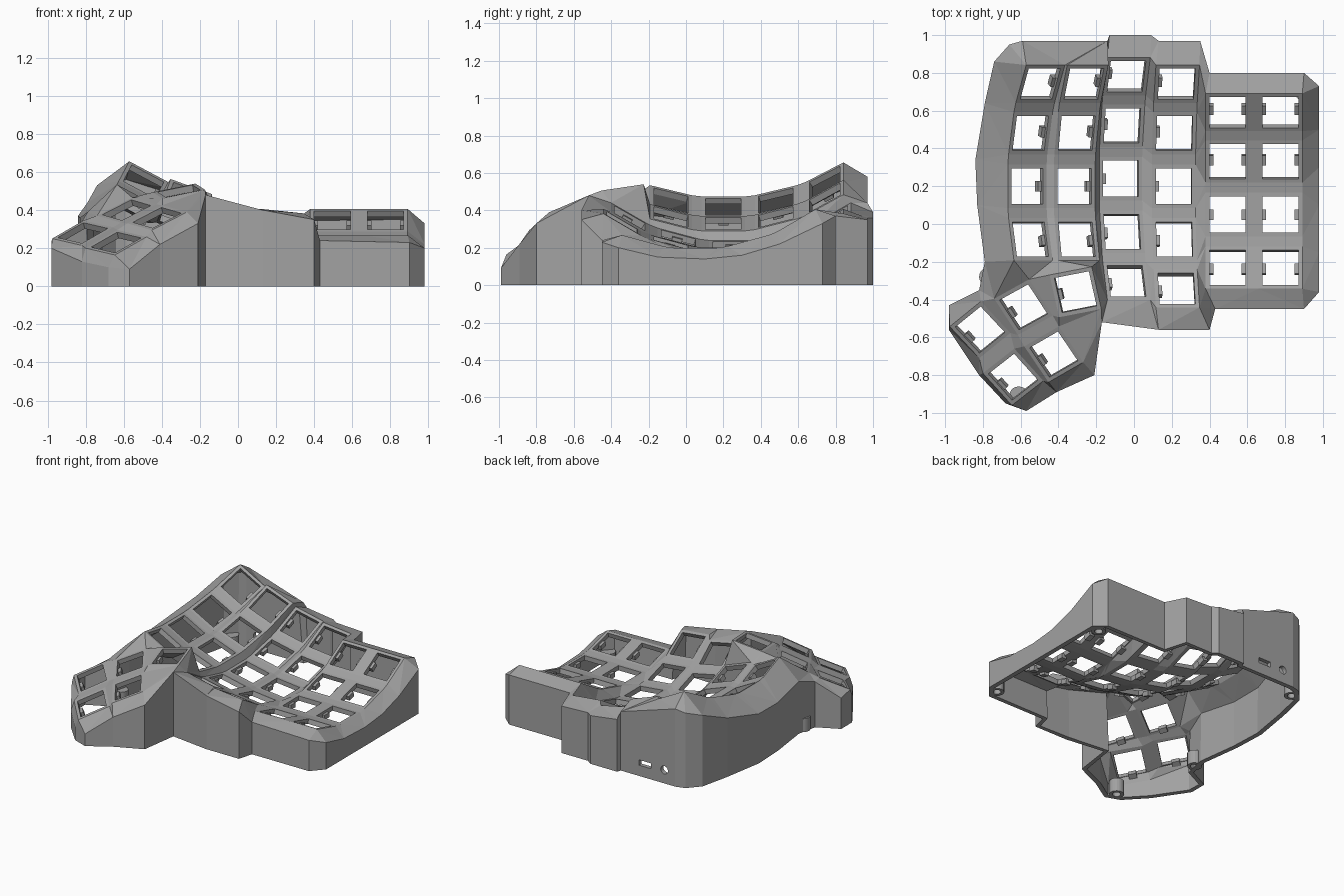
import bpy, bmesh, math
from mathutils import Vector, Matrix

if "Cube" in bpy.data.objects:
    bpy.data.objects.remove(bpy.data.objects["Cube"])

grey = bpy.data.materials.new("plain grey")
grey.use_nodes = True
colour = (0.36, 0.36, 0.36, 1)
grey.diffuse_color = colour
grey.node_tree.nodes["Principled BSDF"].inputs["Base Color"].default_value = colour

HOLE, OUTER = 0.095, 0.116      # half sizes of a key opening and its frame
RADIUS, STEP = 1.07, math.radians(15.2)
bm = bmesh.new()
nubs = bmesh.new()


def make_object(name, mesh_bm):
    mesh = bpy.data.meshes.new(name)
    mesh_bm.to_mesh(mesh)
    mesh_bm.free()
    obj = bpy.data.objects.new(name, mesh)
    bpy.context.collection.objects.link(obj)
    mesh.materials.append(grey)
    return obj


def face(*verts):
    if len(set(verts)) > 2:
        return bm.faces.new(verts)


def add_key(pos, u, v, nub_sides):
    """Square frame around an opening, with clip nubs; returns its corners."""
    u = u.normalized()
    n = u.cross(v).normalized()
    v = n.cross(u)
    signs = {"TL": (-1, 1), "TR": (1, 1), "BR": (1, -1), "BL": (-1, -1)}
    ring = lambda h: [bm.verts.new(pos + u * (a * h) + v * (b * h)) for a, b in signs.values()]
    outer, inner = ring(OUTER), ring(HOLE)
    for i in range(4):
        j = (i + 1) % 4
        face(outer[j], outer[i], inner[i], inner[j])
    for side in nub_sides:
        frame = Matrix((u, v, n)).transposed().to_4x4()
        place = Matrix.Translation(pos + u * (side * HOLE) - n * 0.035) @ frame
        bmesh.ops.create_cube(nubs, size=1, matrix=place @ Matrix.Diagonal((0.04, 0.055, 0.035, 1)))
    return dict(zip(signs, outer))


def stitch(a, b):
    """Fill the strip between two chains of points with triangles."""
    i = j = 0
    gap = lambda p, q: (p.co - q.co).xy.length
    while i < len(a) - 1 or j < len(b) - 1:
        go_a = j == len(b) - 1 or (i < len(a) - 1 and gap(a[i + 1], b[j]) < gap(a[i], b[j + 1]))
        if go_a:
            face(a[i], a[i + 1], b[j])
            i += 1
        else:
            face(a[i], b[j + 1], b[j])
            j += 1


def chain(column, side):
    return [key[end + side] for key in column for end in "TB"]


# Finger columns: x, y of the lowest point, height, tilt, rows, nub sides
layout = [
    (-0.565, 0.2, 0.42, 28, 4, [1]),
    (-0.315, 0.2, 0.33, 20, 4, [1]),
    (-0.07, 0.24, 0.215, 12, 5, [-1]),
    (0.21, 0.2, 0.19, 6, 5, [-1]),
    (0.495, 0.05, 0.2, 0, 4, [-1, 1]),
    (0.775, 0.05, 0.2, 0, 4, [-1, 1]),
]
columns = []
for x, y, z, tilt, rows, sides in layout:
    t = math.radians(tilt)
    u = Vector((math.cos(t), 0, -math.sin(t)))
    up = Vector((math.sin(t), 0, math.cos(t)))
    column = []
    for row in range(rows):
        a = (2 - row) * STEP
        back = Vector((0, 1, 0))
        pos = Vector((x, y, z)) + back * (RADIUS * math.sin(a)) + up * (RADIUS * (1 - math.cos(a)))
        column.append(add_key(pos, u, back * math.cos(a) + up * math.sin(a), sides))
    for k, nxt in zip(column, column[1:]):
        face(k["BL"], k["BR"], nxt["TR"], nxt["TL"])
    columns.append(column)
for left, right in zip(columns, columns[1:]):
    stitch(chain(left, "R"), chain(right, "L"))

# Thumb keys: x, y, z, yaw, slope along the row, slope across it
thumb_layout = [
    (-0.815, -0.56, 0.28, 39, 0.45, 0.19),
    (-0.585, -0.44, 0.4, 29, 0.45, 0.19),
    (-0.31, -0.36, 0.5, 11, 0.2, 0.15),
    (-0.425, -0.69, 0.36, 30, 0.45, 0.19),
    (-0.64, -0.81, 0.23, 38, 0.45, 0.19),
]
thumbs = []
for x, y, z, yaw, su, sv in thumb_layout:
    c, s = math.cos(math.radians(yaw)), math.sin(math.radians(yaw))
    thumbs.append(add_key(Vector((x, y, z)), Vector((c, s, su)), Vector((-s, c, sv)), [-1]))
t1, t2, t3, t4, t5 = thumbs
for l, r in ((t1, t2), (t2, t3), (t5, t4)):
    face(l["TR"], l["BR"], r["BL"], r["TL"])
for top, low in ((t1, t5), (t2, t4)):
    face(top["BL"], top["BR"], low["TR"], low["TL"])
face(t1["BR"], t2["BL"], t4["TL"], t5["TR"])
face(t2["BR"], t3["BL"], t4["TR"])
stitch([t3["BL"], t3["BR"]], [t4["TR"], t4["BR"]])

# Bridge between the finger columns and the thumb keys
A, B, C, D, E, F = columns
stitch([A[-1]["BL"], A[-1]["BR"], B[-1]["BL"], B[-1]["BR"]],
       [t2["TL"], t2["TR"], t3["TL"], t3["TR"]])
stitch([t3["TR"], t3["BR"]], [B[-1]["BR"], C[-1]["BL"]])

# Edge of the key field, clockwise from the back left
edge = [col[0][c] for col in columns for c in ("TL", "TR")]
edge += chain(F, "R")[1:]
edge += [col[-1][c] for col in (F, E, D, C) for c in ("BR", "BL")][1:]
edge += [t3["BR"], t4["BR"], t4["BL"], t5["BR"], t5["BL"], t5["TL"],
         t1["BL"], t1["TL"], t1["TR"], t2["TL"]]
edge += chain(A, "L")[::-1]

# Top of the outer wall, in the same order
outline = [
    (-.59, .97, .58), (-.14, .97, .44), (-.13, 1, .39), (.09, 1, .36), (.13, .97, .36),
    (.35, .97, .35), (.4, .8, .37), (.9, .8, .37), (.98, .73, .33), (.98, .5, .22),
    (.98, .3, .16), (.98, .1, .14), (.98, -.15, .15), (.98, -.36, .2), (.9, -.45, .23),
    (.43, -.45, .24), (.4, -.56, .35), (.13, -.56, .4), (-.17, -.52, .48), (-.21, -.8, .33),
    (-.41, -.89, .22), (-.57, -.99, .09), (-.68, -.95, .1), (-.82, -.8, .13), (-.98, -.56, .2),
    (-.98, -.43, .23), (-.82, -.35, .34), (-.79, -.2, .39), (-.83, .1, .36), (-.84, .34, .37),
    (-.79, .64, .44), (-.74, .86, .53), (-.66, .95, .56),
]
rim = [bm.verts.new(p) for p in outline]
base = [bm.verts.new((x, y, 0)) for x, y, z in outline]
stitch(edge, rim + rim[:1])
for i in range(len(rim)):
    j = (i + 1) % len(rim)
    face(rim[i], rim[j], base[j], base[i])

bmesh.ops.recalc_face_normals(bm, faces=bm.faces)
bm.faces.ensure_lookup_table()
if bm.faces[0].normal.z < 0:
    bmesh.ops.reverse_faces(bm, faces=bm.faces)
shell = make_object("case_shell", bm)
thick = shell.modifiers.new("thickness", 'SOLIDIFY')
thick.thickness, thick.offset = 0.035, -1
make_object("switch_clips", nubs)


# Cable sockets cut through the back wall
def add_cutter(name, x, z, width, height, sides):
    cut = bmesh.new()
    place = Matrix.Translation((x, 0.96, z)) @ Matrix.Rotation(math.pi / 2, 4, 'X')
    place = place @ Matrix.Diagonal((width, height, 1, 1))
    if sides == 4:
        bmesh.ops.create_cube(cut, size=1, matrix=place @ Matrix.Diagonal((1, 1, 0.2, 1)))
    else:
        bmesh.ops.create_cone(cut, cap_ends=True, segments=sides, radius1=0.5, radius2=0.5,
                              depth=0.2, matrix=place)
    cutter = make_object(name, cut)
    cutter.hide_render = True
    cutter.hide_set(True)
    boolean = shell.modifiers.new(name, 'BOOLEAN')
    boolean.operation, boolean.object, boolean.solver = 'DIFFERENCE', cutter, 'EXACT'


add_cutter("slot_cutter", -0.34, 0.1, 0.1, 0.04, 4)
add_cutter("jack_cutter", -0.5, 0.1, 0.06, 0.06, 20)

# Hollow screw posts inside the corners
for i, (x, y) in enumerate([(.9, .7), (.9, -.37), (-.66, .87), (-.77, -.28), (-.61, -.91)]):
    post = bmesh.new()
    rings = [[post.verts.new((x + r * math.cos(k * math.tau / 20), y + r * math.sin(k * math.tau / 20), z))
              for k in range(20)] for r, z in ((0.028, 0.09), (0.028, 0), (0.05, 0), (0.05, 0.1))]
    for a, b in zip(rings, rings[1:]):
        for k in range(20):
            post.faces.new((a[k], a[k - 1], b[k - 1], b[k]))
    post.faces.new(rings[-1])
    post.faces.new(rings[0])
    bmesh.ops.recalc_face_normals(post, faces=post.faces)
    make_object("screw_post_%d" % (i + 1), post)
